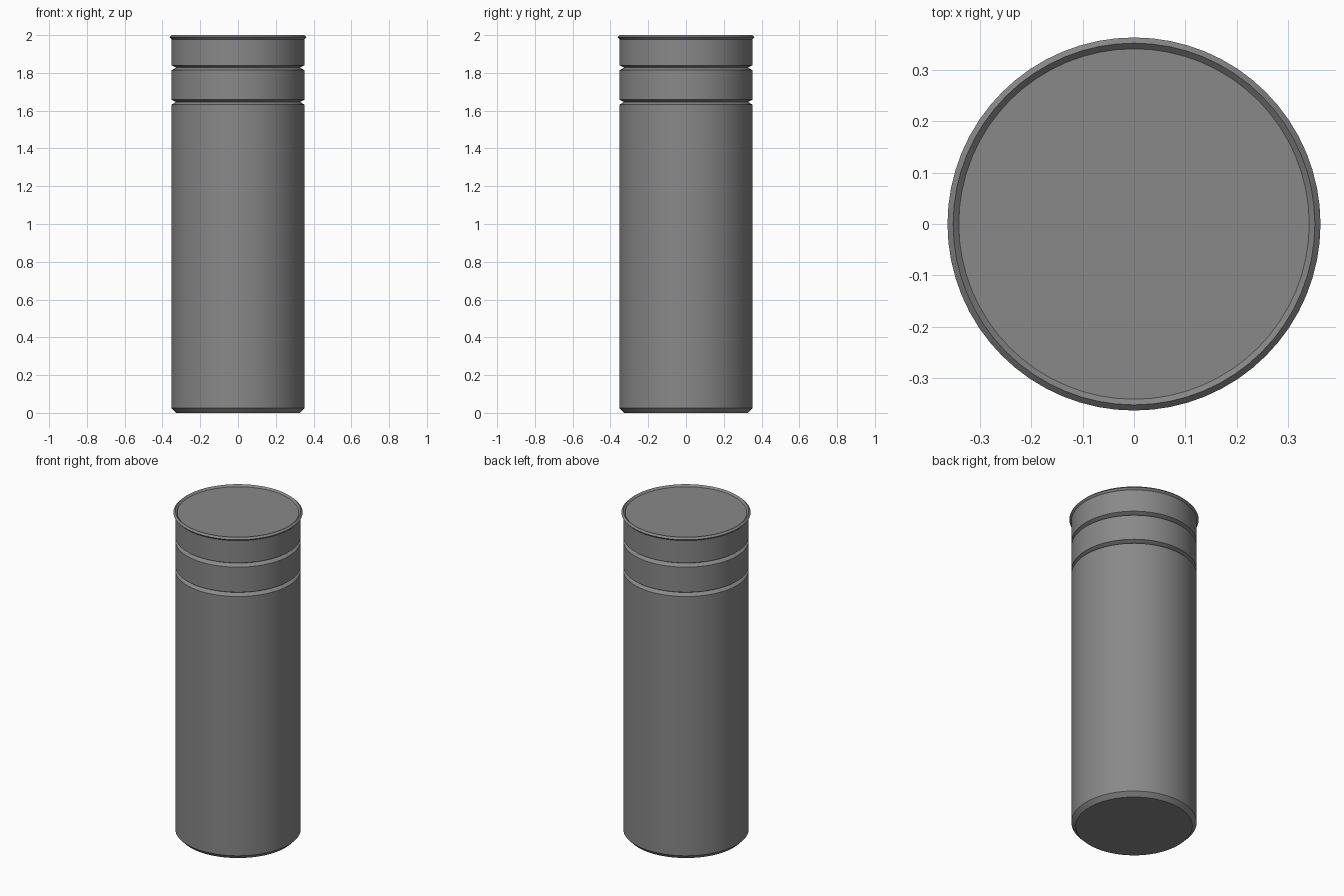
import bpy, bmesh, math

if "Cube" in bpy.data.objects:
    bpy.data.objects.remove(bpy.data.objects["Cube"])

SIDES = 64
R = 0.352            # main radius
TOP = 1.989          # height of the flat end

grey = bpy.data.materials.new("metal_grey")
grey.diffuse_color = (0.25, 0.25, 0.25, 1)
grey.use_nodes = True
grey.node_tree.nodes["Principled BSDF"].inputs["Base Color"].default_value = grey.diffuse_color


def lathe(name, profile, closed=False):
    """Revolve (radius, z) points about z; cap the ends unless the profile is a loop."""
    bm = bmesh.new()
    rings = []
    for r, z in profile:
        rings.append([bm.verts.new((r * math.cos(2 * math.pi * i / SIDES),
                                    r * math.sin(2 * math.pi * i / SIDES), z))
                      for i in range(SIDES)])
    pairs = list(zip(rings, rings[1:]))
    if closed:
        pairs.append((rings[-1], rings[0]))
    else:
        bm.faces.new(rings[0][::-1])
        bm.faces.new(rings[-1])
    for a, b in pairs:
        for i in range(SIDES):
            j = (i + 1) % SIDES
            bm.faces.new((a[i], a[j], b[j], b[i]))
    bmesh.ops.recalc_face_normals(bm, faces=bm.faces)
    mesh = bpy.data.meshes.new(name)
    bm.to_mesh(mesh)
    bm.free()
    mesh.materials.append(grey)
    obj = bpy.data.objects.new(name, mesh)
    bpy.context.collection.objects.link(obj)
    bpy.context.view_layer.objects.active = obj
    obj.select_set(True)
    bpy.ops.object.shade_smooth_by_angle(angle=math.radians(20))
    obj.select_set(False)
    return obj


# Body: chamfered foot, straight wall and two V-shaped grooves
profile = [(0.328, 0), (R, 0.025)]
for z in (1.645, 1.827):
    profile += [(R, z - 0.013), (0.328, z + 0.001), (R, z + 0.013)]
profile.append((R, TOP))
lathe("canister_body", profile)

# Rim: thin diamond-section ring around the flat end
w = 0.011
lathe("top_rim", [(R + w, TOP), (R, TOP + w), (R - w, TOP), (R, TOP - w)], closed=True)
